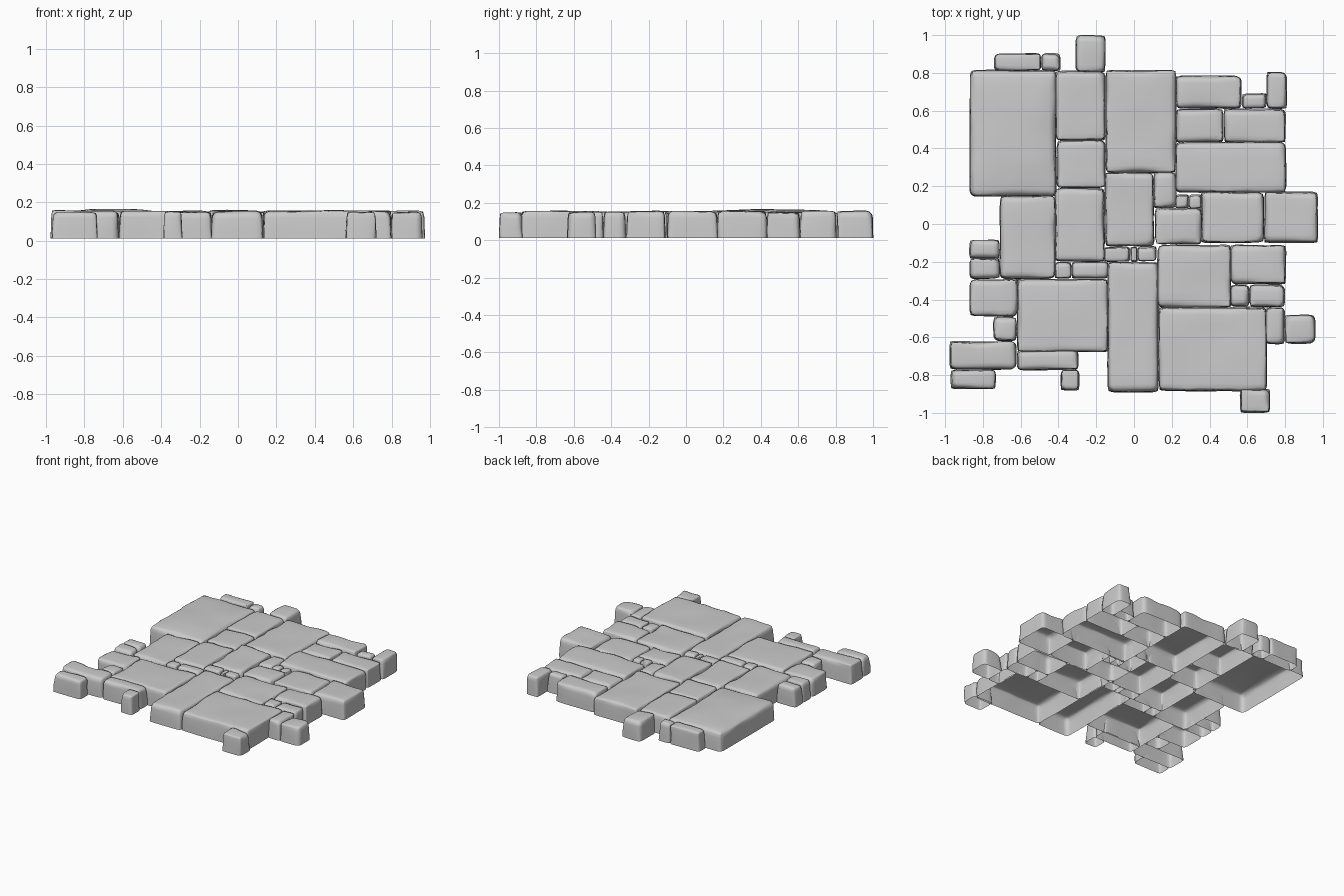
import bpy, bmesh, random
from mathutils import Vector, noise

if "Cube" in bpy.data.objects:
    bpy.data.objects.remove(bpy.data.objects["Cube"])

random.seed(4)
BOTTOM, TOP = 0.012, 0.155


def cuts(lo, hi, r):
    # slice positions: dense near the rounded edges, even in between
    n = max(2, round((hi - lo - 2 * r) / 0.055))
    inner = [lo + r + (hi - lo - 2 * r) * i / n for i in range(n + 1)]
    edge = [r * t for t in (0.3, 0.65)]
    return inner + [lo + e for e in edge] + [hi - e for e in edge]


def stone(name, x0, x1, y0, y1, hump=0.0):
    """Hollow, open-bottomed block with worn, rounded edges."""
    r = min(0.036, 0.3 * min(x1 - x0, y1 - y0))
    top = TOP + random.uniform(-0.006, 0.002)
    seed = Vector((random.uniform(-50, 50), random.uniform(-50, 50), 0))
    size = Vector((x1 - x0, y1 - y0, top - BOTTOM))
    mid = Vector(((x0 + x1) / 2, (y0 + y1) / 2, (top + BOTTOM) / 2))
    bm = bmesh.new()
    bmesh.ops.create_cube(bm, size=1)
    for v in bm.verts:
        v.co = mid + Vector(a * b for a, b in zip(v.co, size))
    bm.normal_update()
    bmesh.ops.delete(bm, geom=[f for f in bm.faces if f.normal.z < -0.5],
                     context='FACES_ONLY')
    zcuts = [BOTTOM + 0.05, top - r, top - r * 0.65, top - r * 0.3]
    for axis, places in enumerate((cuts(x0, x1, r), cuts(y0, y1, r), zcuts)):
        n = Vector((0, 0, 0))
        n[axis] = 1
        for p in places:
            bmesh.ops.bisect_plane(bm, geom=bm.verts[:] + bm.edges[:] + bm.faces[:],
                                   dist=1e-5, plane_co=n * p, plane_no=n)
    for v in bm.verts:
        p = v.co.copy()
        # round the edges, with a chipped, uneven radius
        q = Vector((min(max(p.x, x0 + r), x1 - r), min(max(p.y, y0 + r), y1 - r),
                    min(p.z, top - r)))
        d = p - q
        soft = q + d.normalized() * r
        wear = min(1.0, max(0.3, 0.65 + 0.9 * noise.noise(p * 9 + seed)))
        co = p.lerp(soft, wear)
        # gently uneven top, sides a little wavy and leaning inward
        h = (p.z - BOTTOM) / (top - BOTTOM)
        wob = noise.noise_vector(p * 5 + seed)
        co.x += 0.005 * wob.x - 0.005 * h * (p.x - mid.x) / (size.x / 2)
        co.y += 0.005 * wob.y - 0.005 * h * (p.y - mid.y) / (size.y / 2)
        fx = 1 - abs(p.x - mid.x) / (size.x / 2)
        fy = 1 - abs(p.y - mid.y) / (size.y / 2)
        co.z += h * h * (0.005 * wob.z + hump * min(fx, fy, 0.5))
        v.co = co
    bm.normal_update()
    mesh = bpy.data.meshes.new(name)
    bm.to_mesh(mesh)
    bm.free()
    for poly in mesh.polygons:
        poly.use_smooth = True
    bpy.context.collection.objects.link(bpy.data.objects.new(name, mesh))


def course(name, y0, y1, *xs):
    """A row of neighbouring stones sharing the same depth."""
    for i, (a, b) in enumerate(zip(xs, xs[1:])):
        stone(f"{name}_{i + 1}", a, b, y0, y1)


# large slabs
stone("raised_slab", -0.87, -0.41, 0.145, 0.815, hump=0.026)
course("back_centre_slab", 0.27, 0.815, -0.15, 0.225)
course("back_right_slab", 0.165, 0.435, 0.22, 0.805)
course("front_left_slab", -0.68, -0.29, -0.62, -0.135)
course("front_centre_slab", -0.89, -0.20, -0.14, 0.13)
course("front_right_slab", -0.885, -0.44, 0.13, 0.705)

# back edge stones
course("back_left_block", 0.81, 0.905, -0.74, -0.49, -0.39)
course("back_tip_block", 0.80, 1.0, -0.31, -0.15)
course("back_mid_block", 0.44, 0.81, -0.415, -0.15)
course("inner_left_block", 0.19, 0.445, -0.41, -0.15)
course("back_right_block", 0.61, 0.785, 0.22, 0.57)
course("back_right_pebble", 0.61, 0.69, 0.57, 0.70)
course("back_right_post", 0.61, 0.805, 0.70, 0.81)
course("right_pair", 0.43, 0.61, 0.22, 0.475, 0.805)

# middle stones
course("right_wide_pair", -0.10, 0.17, 0.355, 0.69, 0.975)
course("centre_block", -0.12, 0.275, -0.155, 0.105)
course("centre_narrow", 0.085, 0.275, 0.10, 0.225)
course("centre_square", -0.11, 0.085, 0.11, 0.36)
course("centre_pebble", 0.08, 0.155, 0.22, 0.29, 0.36)
course("left_inner_block", -0.20, 0.19, -0.42, -0.155)
course("left_block", -0.29, 0.15, -0.71, -0.415)
course("left_edge_upper", -0.185, -0.08, -0.87, -0.71)
course("left_edge_lower", -0.29, -0.18, -0.87, -0.71)
course("filler_row", -0.29, -0.20, -0.42, -0.33, -0.135)
course("filler_pebbles", -0.20, -0.12, -0.16, -0.02, 0.02, 0.12)

# front stones
course("left_front_block", -0.49, -0.29, -0.87, -0.615)
course("left_small_block", -0.62, -0.49, -0.745, -0.62)
course("corner_block", -0.77, -0.62, -0.975, -0.62)
course("corner_low_block", -0.875, -0.77, -0.97, -0.73)
course("front_strip", -0.775, -0.67, -0.62, -0.295)
course("front_left_post", -0.88, -0.77, -0.39, -0.29)
course("front_tip_block", -1.0, -0.87, 0.56, 0.72)
course("right_small_block", -0.635, -0.44, 0.695, 0.80)
course("right_tip_block", -0.635, -0.48, 0.795, 0.96)
course("right_front_square", -0.445, -0.11, 0.125, 0.515)
course("right_front_block", -0.32, -0.11, 0.51, 0.805)
course("right_front_pebble", -0.44, -0.32, 0.51, 0.61, 0.80)
